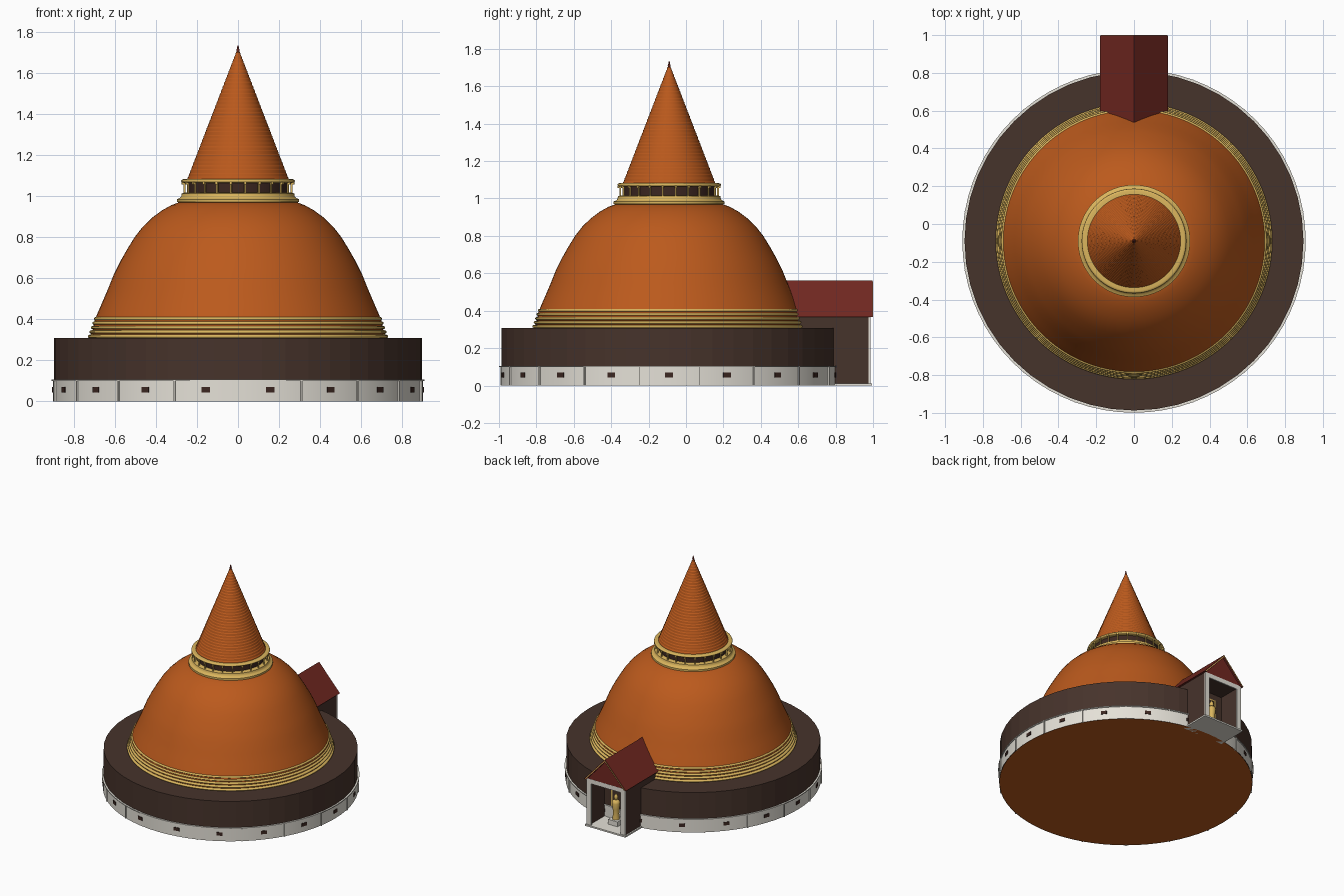
import bpy, bmesh, math
from mathutils import Matrix, Vector

if "Cube" in bpy.data.objects:
    bpy.data.objects.remove(bpy.data.objects["Cube"])

CY = -0.09  # centre of the round tower on y


def mat(name, r, g, b):
    m = bpy.data.materials.new(name)
    m.diffuse_color = (r, g, b, 1)
    m.use_nodes = True
    m.node_tree.nodes["Principled BSDF"].inputs["Base Color"].default_value = m.diffuse_color
    return m


ORANGE = mat("orange tile", 0.50, 0.102, 0.012)
GOLD = mat("gold", 0.70, 0.46, 0.11)
BROWN = mat("dark brown", 0.062, 0.033, 0.024)
WHITE = mat("warm white", 0.78, 0.75, 0.68)
RED = mat("roof red", 0.165, 0.021, 0.015)
DARK = mat("shadow brown", 0.045, 0.020, 0.015)


def finish(name, bm, m, smooth=None):
    bmesh.ops.recalc_face_normals(bm, faces=bm.faces)
    me = bpy.data.meshes.new(name)
    bm.to_mesh(me)
    bm.free()
    me.materials.append(m)
    ob = bpy.data.objects.new(name, me)
    bpy.context.collection.objects.link(ob)
    if smooth:
        bpy.ops.object.select_all(action='DESELECT')
        ob.select_set(True)
        bpy.context.view_layer.objects.active = ob
        bpy.ops.object.shade_smooth_by_angle(angle=math.radians(smooth))
    return ob


def lathe(name, prof, m, n=96, smooth=30):
    """Revolve (radius, z) points around the tower axis."""
    bm = bmesh.new()
    rings = []
    for r, z in prof:
        if r < 1e-6:
            rings.append([bm.verts.new((0, CY, z))])
        else:
            rings.append([bm.verts.new((r * math.sin(2 * math.pi * i / n),
                                        CY - r * math.cos(2 * math.pi * i / n), z)) for i in range(n)])
    for a, b in zip(rings, rings[1:]):
        for i in range(n):
            j = (i + 1) % n
            q = [a[i % len(a)], a[j % len(a)], b[j % len(b)], b[i % len(b)]]
            q = list(dict.fromkeys(q))
            if len(q) > 2:
                bm.faces.new(q)
    return finish(name, bm, m, smooth)


def add_box(bm, x0, x1, y0, y1, z0, z1):
    t = Matrix.Translation(((x0 + x1) / 2, (y0 + y1) / 2, (z0 + z1) / 2))
    s = Matrix.Diagonal((x1 - x0, y1 - y0, z1 - z0, 1))
    return bmesh.ops.create_cube(bm, size=1, matrix=t @ s)['verts']


def boxes(name, m, *dims):
    bm = bmesh.new()
    for d in dims:
        add_box(bm, *d)
    return finish(name, bm, m)


def around(name, m, count, offset, radius, w, d, z0, z1, skip=()):
    """Boxes placed in a circle, angles measured from the front (-y)."""
    bm = bmesh.new()
    for i in range(count):
        a = offset + 360 * i / count
        if a in skip:
            continue
        vs = add_box(bm, -w / 2, w / 2, -radius - d / 2, -radius + d / 2, z0, z1)
        bmesh.ops.transform(bm, verts=vs,
                            matrix=Matrix.Translation((0, CY, 0)) @ Matrix.Rotation(math.radians(a), 4, 'Z'))
    return finish(name, bm, m)


def ring(name, r, z, h, m, n=96):
    """Rounded band of radius r and half height h."""
    prof = [(r - h * 1.4 + h * 1.4 * math.cos(t), z + h * math.sin(t))
            for t in [math.radians(k) for k in range(-90, 91, 30)]]
    prof = [(r - 0.035, z - h)] + prof + [(r - 0.035, z + h)]
    return lathe(name, prof, m, n, 80)


# --- white base wall with lip, pilasters and small windows
lathe("base_wall", [(0.902, 0.0), (0.902, 0.105), (0.86, 0.105)], WHITE, 72)
lathe("base_lip", [(0.89, 0.098), (0.909, 0.098), (0.909, 0.105), (0.88, 0.105)], WHITE, 72)
around("base_pilasters", WHITE, 18, 0, 0.900, 0.007, 0.02, 0.0, 0.1, (0, 180))
around("base_windows", DARK, 18, 10, 0.902, 0.042, 0.008, 0.044, 0.069)

# --- brown terrace drum, running down inside the base wall
lathe("terrace", [(0, 0.003), (0.897, 0.003), (0.897, 0.308), (0.60, 0.308)], BROWN, 48, None)

# --- bell-shaped dome, and the orange floor under the whole tower
lathe("underside", [(0, 0.0), (0.90, 0.0)], ORANGE, 72)
lathe("dome", [(0.715, 0.30), (0.70, 0.39), (0.688, 0.42), (0.662, 0.48), (0.632, 0.55), (0.604, 0.62),
               (0.574, 0.68), (0.54, 0.74), (0.503, 0.80), (0.464, 0.85), (0.42, 0.893), (0.37, 0.93),
               (0.325, 0.955), (0.28, 0.972), (0.0, 0.98)], ORANGE, 96, 50)

# --- mouldings around the foot of the dome
for k in range(5):
    ring("gold_moulding_%d" % (k + 1), 0.732 - 0.0075 * k, 0.316 + 0.0215 * k, 0.0085, GOLD)
    if k < 4:
        ring("orange_moulding_%d" % (k + 1), 0.717 - 0.0075 * k, 0.3268 + 0.0215 * k, 0.003, ORANGE)

# --- gold platform on the dome, colonnade and its crown ring
lathe("platform", [(0.25, 0.965), (0.297, 0.97), (0.297, 0.984), (0.283, 0.99), (0.276, 0.998),
                   (0.274, 1.012), (0.262, 1.016), (0.0, 1.016)], GOLD, 96, 60)
lathe("colonnade_core", [(0.243, 1.01), (0.243, 1.075), (0.0, 1.075)], DARK, 64)
around("colonnade_posts", GOLD, 24, 7.5, 0.264, 0.007, 0.009, 1.012, 1.066)
ring("crown_ring", 0.277, 1.073, 0.009, GOLD)
around("post_capitals", GOLD, 24, 7.5, 0.271, 0.012, 0.012, 1.056, 1.068)

# --- ribbed spire, stepped without overhangs
N = 34
prof = []
z0, z1, r0, r1 = 1.076, 1.705, 0.248, 0.006
h, d = (z1 - z0) / N, (r0 - r1) / N
for k in range(N):
    za, r = z0 + h * k, r0 - d * k
    prof += [(r, za), (r - 0.40 * d, za + 0.7 * h)]
prof += [(0.004, z1), (0.0, z1)]
lathe("spire", prof, ORANGE, 64, 20)
lathe("finial", [(0.0, 1.69), (0.005, 1.695), (0.008, 1.71), (0.004, 1.72), (0.005, 1.727), (0.0, 1.735)],
      RED, 12, 50)

# --- porch at the back: floor, side walls, inner wall, frame
boxes("porch_floor", WHITE, (-0.175, 0.175, 0.76, 0.995, 0.0, 0.012))
boxes("porch_walls", BROWN, (-0.165, -0.14, 0.58, 0.976, 0.012, 0.37),
      (0.14, 0.165, 0.58, 0.976, 0.012, 0.37), (-0.14, 0.14, 0.775, 0.80, 0.012, 0.37))
boxes("porch_ceiling", BROWN, (-0.14, 0.14, 0.60, 0.976, 0.35, 0.365))
boxes("porch_frame", WHITE, (-0.165, -0.128, 0.976, 0.986, 0.012, 0.37),
      (0.128, 0.165, 0.976, 0.986, 0.012, 0.37), (-0.128, 0.128, 0.976, 0.986, 0.335, 0.37))
boxes("inner_panel", GOLD, (-0.08, -0.07, 0.80, 0.806, 0.012, 0.30),
      (0.07, 0.08, 0.80, 0.806, 0.012, 0.30), (-0.08, 0.08, 0.80, 0.806, 0.29, 0.30))


# --- gable roof and gable panel, drawn as cross-sections and pushed along y
def prism(name, pts, y0, y1, m):
    bm = bmesh.new()
    f = bm.faces.new([bm.verts.new((x, y0, z)) for x, z in pts])
    ext = bmesh.ops.extrude_face_region(bm, geom=[f])['geom']
    bmesh.ops.translate(bm, vec=Vector((0, y1 - y0, 0)),
                        verts=[v for v in ext if isinstance(v, bmesh.types.BMVert)])
    return finish(name, bm, m)


prism("porch_roof", [(-0.18, 0.365), (0, 0.562), (0.18, 0.365), (0.162, 0.365), (0, 0.542), (-0.162, 0.365)],
      0.50, 0.998, RED)
prism("gable_panel", [(-0.165, 0.366), (0.165, 0.366), (0, 0.55)], 0.55, 0.985, RED)
prism("gable_trim", [(-0.174, 0.366), (0, 0.556), (0.174, 0.366), (0.167, 0.366), (0, 0.548), (-0.167, 0.366)],
      0.99, 1.0, GOLD)

# --- standing figure on a pedestal
boxes("pedestal", WHITE, (-0.04, 0.04, 0.82, 0.90, 0.012, 0.05))
fig = lathe("figure", [(0, 0.05), (0.026, 0.05), (0.022, 0.09), (0.024, 0.13), (0.030, 0.175), (0.025, 0.192),
                       (0.009, 0.20), (0.015, 0.212), (0.014, 0.228), (0.006, 0.24), (0, 0.25)], GOLD, 20, 50)
fig.location.y = 0.86 - CY
